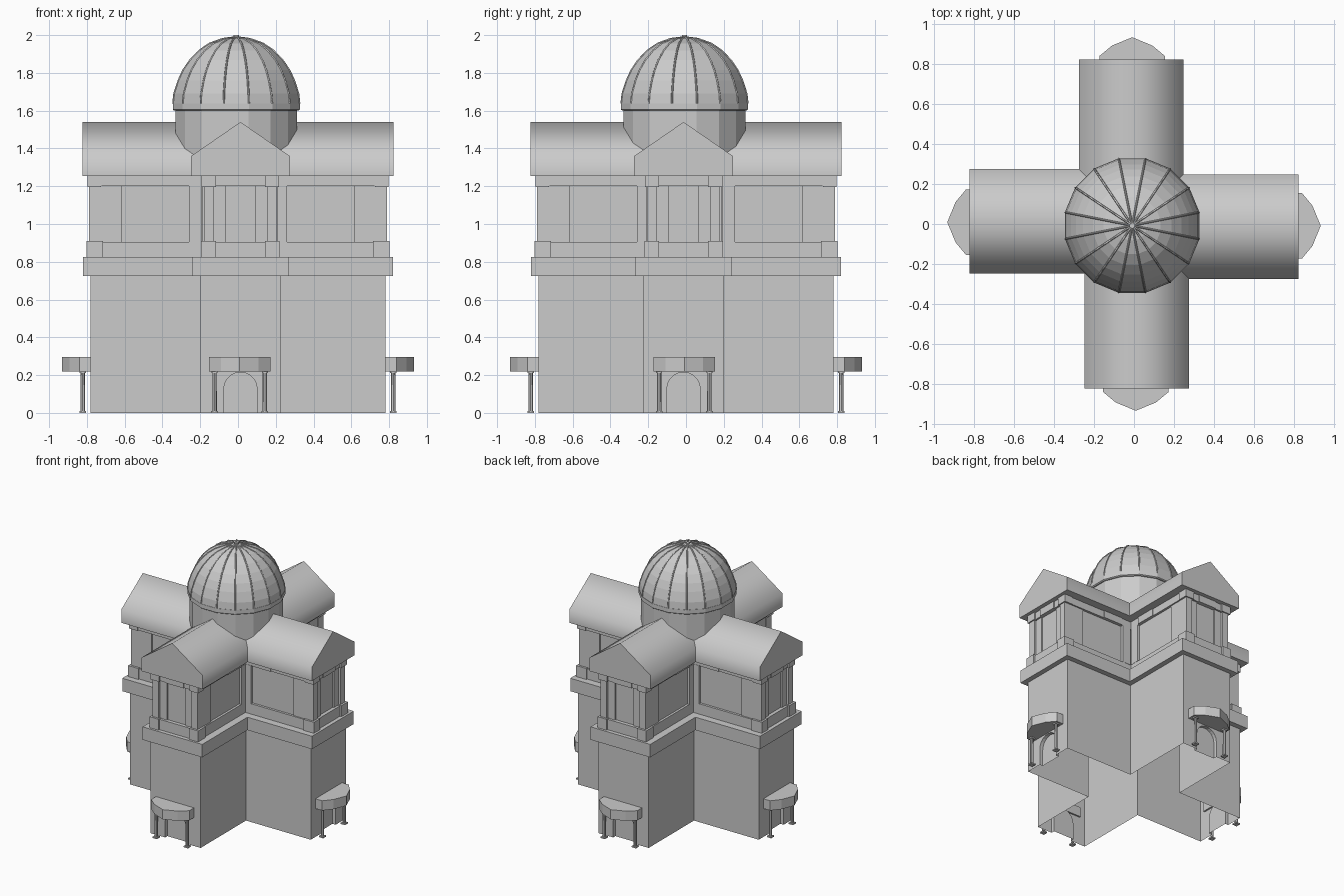
import bpy, bmesh, math

if "Cube" in bpy.data.objects:
    bpy.data.objects.remove(bpy.data.objects["Cube"])

OFF = 0.013          # sideways shift of each arm
C = (-0.009, -0.008)  # dome centre


def place(k, x, y, z):
    """Arm-local point (arm points to -y) to world; every other arm is mirrored."""
    x = (x + OFF) * (1 if k % 2 == 0 else -1)
    for _ in range(k):
        x, y = -y, x
    return (x, y, z)


def finish(name, bm, smooth=None):
    bmesh.ops.recalc_face_normals(bm, faces=bm.faces)
    me = bpy.data.meshes.new(name)
    bm.to_mesh(me)
    bm.free()
    ob = bpy.data.objects.new(name, me)
    bpy.context.collection.objects.link(ob)
    if smooth:
        bpy.ops.object.select_all(action='DESELECT')
        ob.select_set(True)
        bpy.context.view_layer.objects.active = ob
        bpy.ops.object.shade_smooth_by_angle(angle=math.radians(smooth))
    return ob


def prism(bm, low, high, caps=True, skip=()):
    a = [bm.verts.new(p) for p in low]
    b = [bm.verts.new(p) for p in high]
    n = len(a)
    for i in range(n):
        if i not in skip:
            j = (i + 1) % n
            bm.faces.new((a[i], a[j], b[j], b[i]))
    if caps:
        bm.faces.new(a[::-1])
        bm.faces.new(b)


def box(bm, k, x0, x1, y0, y1, z0, z1):
    r = [(x0, y0), (x1, y0), (x1, y1), (x0, y1)]
    prism(bm, [place(k, x, y, z0) for x, y in r], [place(k, x, y, z1) for x, y in r])


def cross(name, h, e, z0, z1, caps=True, skip=()):
    """Extruded cross-shaped plan with arm half-width h and reach e."""
    def ring(z):
        pts = []
        for k in range(4):
            s = -1 if k % 2 == 0 else 1
            pts += [place(k, s * h, -(h + s * OFF), z),
                    place(k, s * h, -e, z), place(k, -s * h, -e, z)]
        return pts
    bm = bmesh.new()
    prism(bm, ring(z0), ring(z1), caps, skip)
    return finish(name, bm)


# Main body: open-bottomed lower walls, ledge, recessed upper storey and bands
cross("lower_walls", 0.215, 0.782, 0, 0.725, caps=False, skip=(1, 4, 7, 10))
cross("ledge", 0.255, 0.82, 0.725, 0.825)
cross("upper_walls", 0.18, 0.762, 0.825, 1.255)
cross("upper_base_band", 0.198, 0.79, 0.825, 0.905)
cross("upper_top_band", 0.198, 0.785, 1.2, 1.256)

# End walls with an arched door niche
arch = [(-0.088, 0), (-0.088, 0.128)]
arch += [(-0.088 * math.cos(math.pi * i / 10), 0.128 + 0.087 * math.sin(math.pi * i / 10))
         for i in range(1, 10)]
arch += [(0.088, 0.128), (0.088, 0)]
bm = bmesh.new()
for k in range(4):
    outline = arch + [(0.215, 0), (0.215, 0.725), (-0.215, 0.725), (-0.215, 0)]
    bm.faces.new([bm.verts.new(place(k, x, -0.782, z)) for x, z in outline])
    front = [bm.verts.new(place(k, x, -0.782, z)) for x, z in arch]
    back = [bm.verts.new(place(k, x, -0.755, z)) for x, z in arch]
    for i in range(len(arch) - 1):
        bm.faces.new((front[i], front[i + 1], back[i + 1], back[i]))
    bm.faces.new(back)
finish("door_walls", bm)

# Upper storey posts, pilasters and blocks
bm = bmesh.new()
for k in range(4):
    for s in (-1, 1):
        box(bm, k, s * 0.14, s * 0.192, -0.788, -0.722, 0.905, 1.2)    # corner post
        box(bm, k, s * 0.15, s * 0.188, -0.722, -0.615, 0.905, 1.2)    # side pilaster
        box(bm, k, s * 0.15, s * 0.2, -0.26, -0.19, 0.905, 1.2)        # inner post
        box(bm, k, s * 0.08, s * 0.14, -0.772, -0.74, 0.905, 1.2)      # end pilaster
        box(bm, k, s * 0.13, s * 0.208, -0.803, -0.715, 0.825, 0.91)   # base block
        box(bm, k, s * 0.13, s * 0.205, -0.797, -0.725, 1.197, 1.256)  # top block
        box(bm, k, s * 0.15, s * 0.204, -0.43, -0.27, 1.2, 1.256)      # side lintel
    box(bm, k, -0.075, 0.075, -0.792, -0.74, 1.2, 1.256)
finish("upper_posts", bm)

# Gabled roofs
gable = [(-0.261, 1.255), (0.261, 1.255), (0.261, 1.36), (0, 1.54), (-0.261, 1.36)]
bm = bmesh.new()
for k in range(4):
    prism(bm, [place(k, x, -0.823, z) for x, z in gable],
          [place(k, x, 0, z) for x, z in gable])
finish("roofs", bm, 80)

# Door canopies with columns
plan = [(-0.163, -0.77), (-0.163, -0.84), (-0.1, -0.892), (0, -0.933),
        (0.1, -0.892), (0.163, -0.84), (0.163, -0.77)]
bm = bmesh.new()
cols = bmesh.new()
for k in range(4):
    prism(bm, [place(k, x - 0.004, y, 0.22) for x, y in plan],
          [place(k, x - 0.004, y, 0.295) for x, y in plan])
    for cx in (-0.137, 0.129):
        def disc(r, z):
            return [place(k, cx + r * math.cos(math.pi * i / 4),
                          -0.822 + r * math.sin(math.pi * i / 4), z) for i in range(8)]
        prism(cols, disc(0.012, 0.01), disc(0.011, 0.222))
        box(cols, k, cx - 0.018, cx + 0.018, -0.84, -0.804, 0, 0.01)
        box(cols, k, cx - 0.016, cx + 0.016, -0.838, -0.806, 0.21, 0.221)
finish("canopies", bm)
finish("canopy_columns", cols)


# Drum and dome: 16-sided lathe
def lathe(name, profile, n=16):
    bm = bmesh.new()
    rings = [[bm.verts.new((C[0] + r * math.cos(2 * math.pi * (i + .5) / n),
                            C[1] + r * math.sin(2 * math.pi * (i + .5) / n), z))
              for i in range(n)] for r, z in profile]
    for a, b in zip(rings, rings[1:]):
        for i in range(n):
            j = (i + 1) % n
            bm.faces.new((a[i], a[j], b[j], b[i]))
    bm.faces.new(rings[0][::-1])
    bm.faces.new(rings[-1])
    return finish(name, bm)


shell = [(0.341, 1.637), (0.335, 1.69), (0.312, 1.76), (0.286, 1.815), (0.25, 1.867),
         (0.2, 1.918), (0.145, 1.955), (0.075, 1.98), (0.012, 1.988)]
lathe("drum", [(0.328, 1.3), (0.328, 1.605)])
lathe("dome_ring", [(0.335, 1.6), (0.343, 1.606), (0.343, 1.638), (0.33, 1.638)])
lathe("dome", shell)
lathe("finial", [(0.014, 1.975), (0.014, 2.0)])

# Dome ribs along the edges
cu = bpy.data.curves.new("dome_ribs", 'CURVE')
cu.dimensions = '3D'
cu.bevel_depth = 0.005
cu.bevel_resolution = 0
for i in range(16):
    a = 2 * math.pi * (i + .5) / 16
    sp = cu.splines.new('POLY')
    sp.points.add(len(shell) - 1)
    for p, (r, z) in zip(sp.points, shell):
        p.co = (C[0] + r * math.cos(a), C[1] + r * math.sin(a), z, 1)
bpy.context.collection.objects.link(bpy.data.objects.new("dome_ribs", cu))
